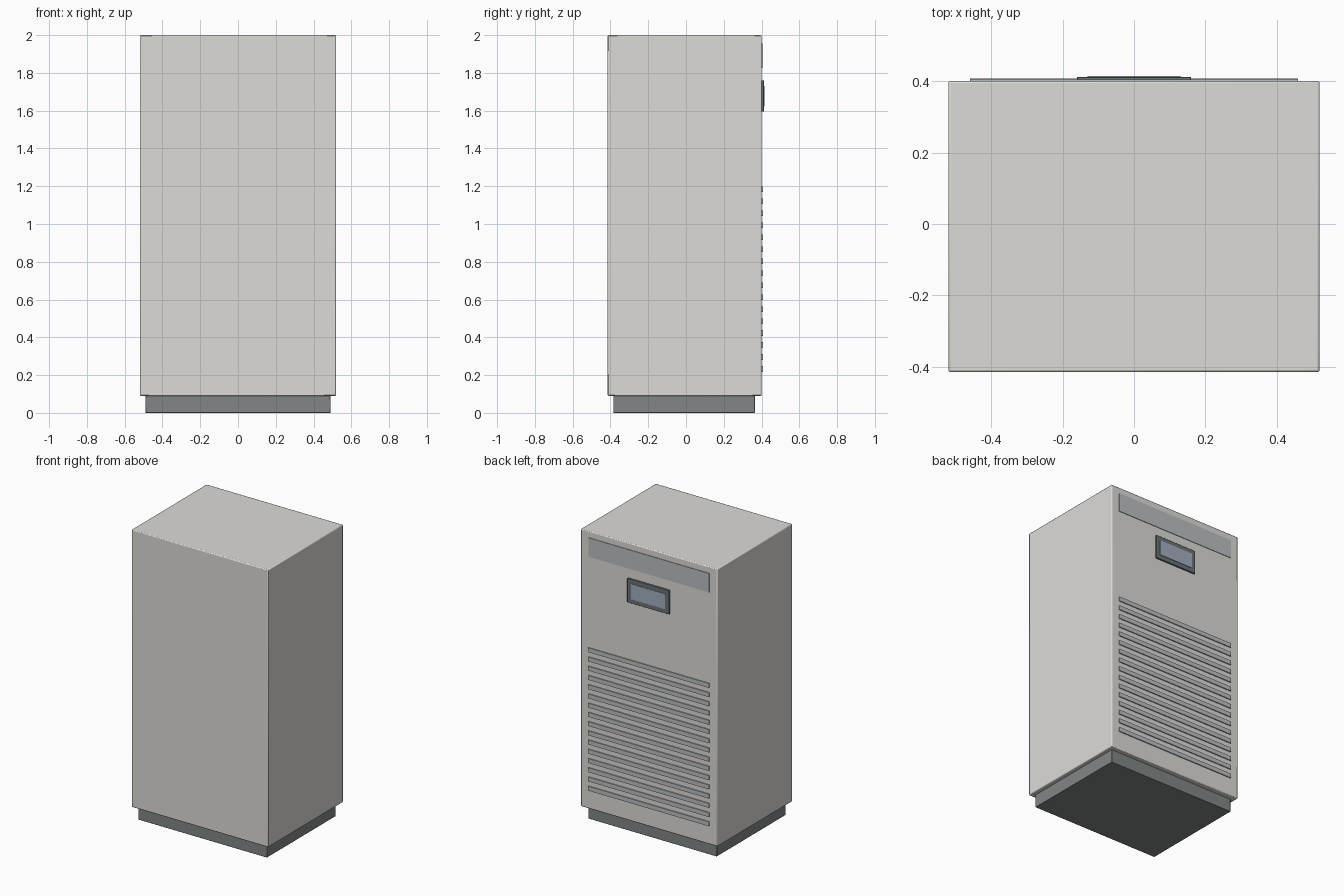
import bpy

if "Cube" in bpy.data.objects:
    bpy.data.objects.remove(bpy.data.objects["Cube"])


def material(name, rgb):
    m = bpy.data.materials.new(name)
    m.diffuse_color = (*rgb, 1)
    m.use_nodes = True
    m.node_tree.nodes["Principled BSDF"].inputs["Base Color"].default_value = m.diffuse_color
    return m


def box(name, x, y, z, mat, bevel=0.0):
    """Box from (min, max) ranges, with an optional small edge bevel."""
    ranges = (x, y, z)
    bpy.ops.mesh.primitive_cube_add(size=1, location=[(a + b) / 2 for a, b in ranges])
    ob = bpy.context.object
    ob.name = name
    ob.scale = [b - a for a, b in ranges]
    bpy.ops.object.transform_apply(location=False, rotation=False, scale=True)
    ob.data.materials.append(mat)
    if bevel:
        mod = ob.modifiers.new("edge_bevel", 'BEVEL')
        mod.width = bevel
        mod.segments = 2
        bpy.ops.object.shade_smooth_by_angle()
    return ob


shell = material("warm_grey", (0.72, 0.71, 0.68))
vent = material("vent_grey", (0.50, 0.53, 0.53))
black = material("charcoal", (0.22, 0.24, 0.24))
frame = material("frame_dark", (0.15, 0.17, 0.18))
glass = material("screen_blue", (0.36, 0.44, 0.53))

# Cabinet on a recessed plinth
box("plinth", (-0.49, 0.49), (-0.385, 0.365), (0, 0.10), black, 0.003)
box("cabinet", (-0.52, 0.52), (-0.415, 0.401), (0.09, 2.0), shell, 0.006)

# Top vent panel and control display on the rear face
box("top_vent_panel", (-0.46, 0.46), (0.39, 0.405), (1.825, 1.955), vent)
box("display_frame", (-0.16, 0.16), (0.39, 0.412), (1.595, 1.76), frame, 0.002)
box("display_screen", (-0.13, 0.13), (0.40, 0.415), (1.625, 1.73), glass)

# Horizontal grille slats
for i in range(16):
    z = 0.232 + i * 0.0635
    box(f"grille_slat_{i + 1}", (-0.46, 0.46), (0.39, 0.408), (z - 0.015, z + 0.015), vent)
